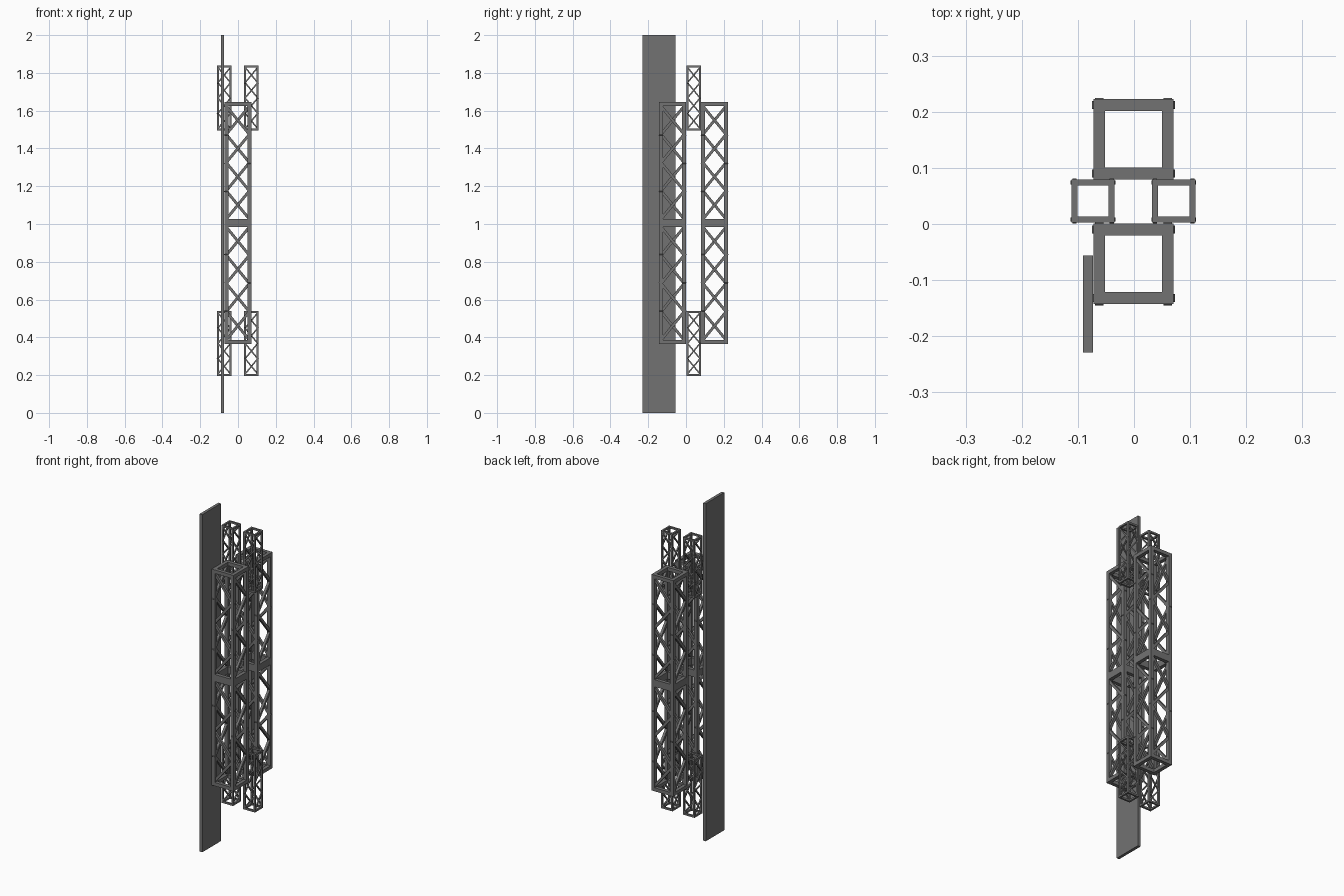
import bpy
import bmesh
from mathutils import Matrix, Vector

cube = bpy.data.objects.get("Cube")
if cube:
    bpy.data.objects.remove(cube, do_unlink=True)

steel = bpy.data.materials.new("dark grey steel")
steel.use_nodes = True
colour = (0.17, 0.17, 0.17, 1)
steel.diffuse_color = colour
steel.node_tree.nodes["Principled BSDF"].inputs["Base Color"].default_value = colour


def add_box(bm, centre, size, rot=Matrix.Identity(4)):
    mat = Matrix.Translation(centre) @ rot @ Matrix.Diagonal((*size, 1))
    bmesh.ops.create_cube(bm, size=1, matrix=mat)


def finish(bm, name):
    mesh = bpy.data.meshes.new(name)
    bm.to_mesh(mesh)
    bm.free()
    mesh.materials.append(steel)
    obj = bpy.data.objects.new(name, mesh)
    bpy.context.collection.objects.link(obj)


def add_brace(bm, a, b, thick, ext_a, ext_b, normal):
    """Square bar from a to b, lying in the face with the given normal."""
    d = (b - a).normalized()
    a, b = a - d * ext_a, b + d * ext_b
    rot = Matrix((d, normal.cross(d), normal)).transposed().to_4x4()
    add_box(bm, (a + b) / 2, ((b - a).length, thick, thick), rot)


def truss(name, x, y, z, width, height, bar, flip=1, panels=4):
    """Square lattice tower: corner chords, end frames and zigzag braces."""
    bm = bmesh.new()
    r = (width - bar) / 2
    half = height / 2
    for sx in (-1, 1):
        for sy in (-1, 1):
            add_box(bm, (sx * r, sy * r, 0), (bar, bar, height))
    for end in (-1, 1):
        for s in (-1, 1):
            add_box(bm, (0, s * r, end * (half - bar / 2)), (width, bar, bar))
            add_box(bm, (s * r, 0, end * (half - bar / 2)), (bar, width, bar))
    step = (height - 2 * bar) / panels
    for k in range(4):
        turn = Matrix.Rotation(k * 1.5707963, 3, "Z")
        normal = turn @ Vector((0, -1, 0))
        # opposite faces lean opposite ways
        for i in range(panels):
            side = -1 if i % 2 == 0 else 1
            top = half - bar - i * step
            a = turn @ Vector((side * r, -r, top))
            b = turn @ Vector((-side * r, -r, top - step))
            add_brace(bm, a, b, bar * 0.7, 0,
                      bar * 0.55 if i < panels - 1 else 0, normal)
    bmesh.ops.transform(bm, matrix=Matrix.Diagonal((1, 1, flip, 1)), verts=bm.verts)
    if flip < 0:
        bmesh.ops.reverse_faces(bm, faces=bm.faces)
    bmesh.ops.translate(bm, verts=bm.verts, vec=(x, y, z))
    finish(bm, name)


# Main trusses, two stacked modules each
for label, y in (("front", -0.071), ("back", 0.151)):
    truss(label + "_upper_truss", -0.001, y, 1.325, 0.143, 0.64, 0.021, 1)
    truss(label + "_lower_truss", -0.001, y, 0.685, 0.143, 0.64, 0.021, -1)

# Slim trusses at both ends
for label, x in (("right", -0.073), ("left", 0.071)):
    truss(label + "_top_truss", x, 0.041, 1.667, 0.077, 0.345, 0.0105, 1)
    truss(label + "_bottom_truss", x, 0.041, 0.368, 0.077, 0.345, 0.0105, -1)

# Tall flat panel
bm = bmesh.new()
add_box(bm, (-0.082, -0.1425, 1), (0.017, 0.173, 2))
finish(bm, "side_panel")
